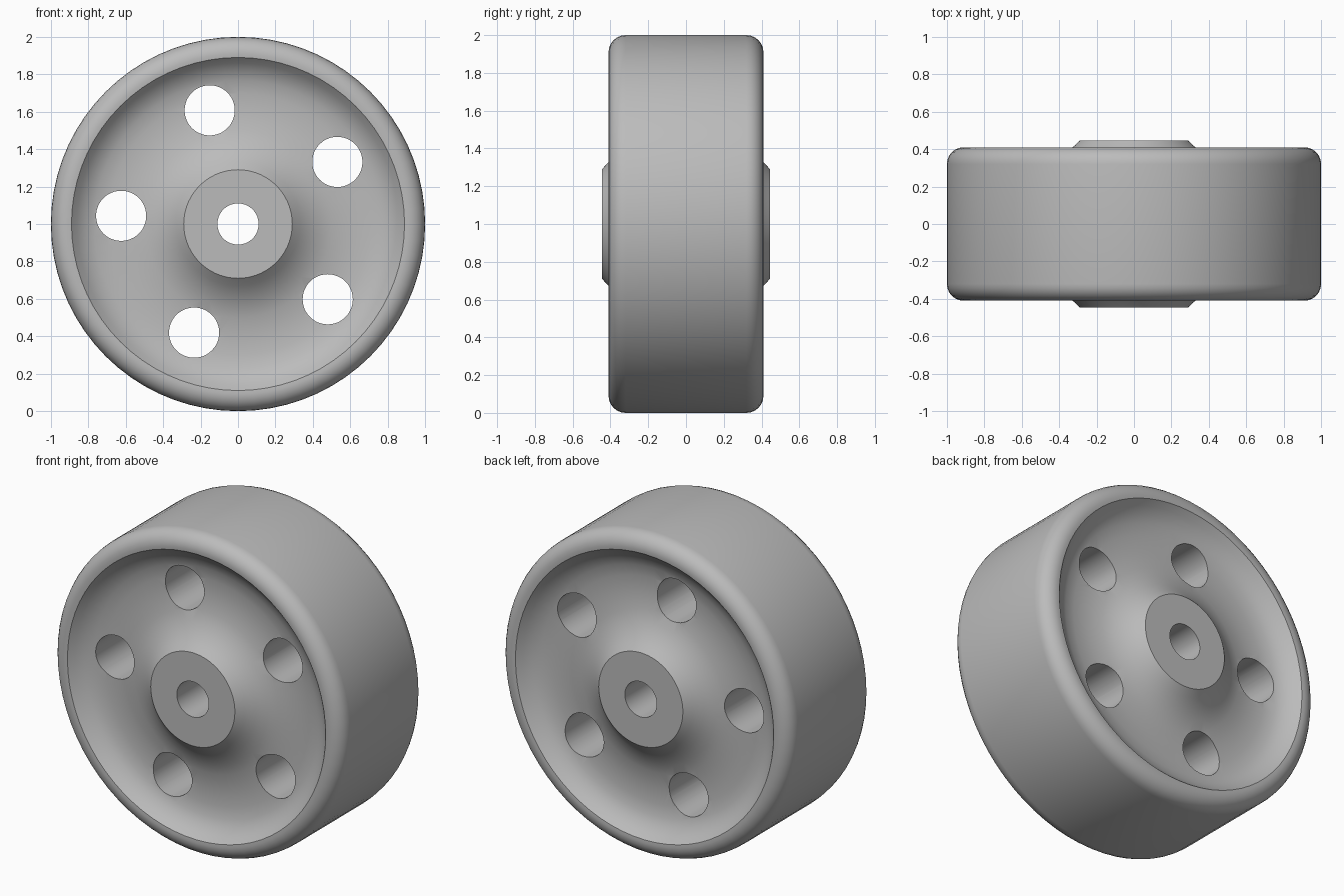
import bpy
import bmesh
from math import sin, cos, pi, radians
from mathutils import Matrix, Vector

old = bpy.data.objects.get("Cube")
if old:
    bpy.data.objects.remove(old, do_unlink=True)

SEGMENTS = 72
HOLE_COUNT, HOLE_R, HOLE_RING = 5, 0.134, 0.626
BORE_R = 0.11
CENTRE = Vector((0, 0, 1))

grey = bpy.data.materials.new("plain grey")
grey.use_nodes = True
colour = (0.5, 0.5, 0.5, 1)
grey.diffuse_color = colour
grey.node_tree.nodes["Principled BSDF"].inputs["Base Color"].default_value = colour


def add_object(name, bm):
    mesh = bpy.data.meshes.new(name)
    bmesh.ops.recalc_face_normals(bm, faces=bm.faces)
    bm.to_mesh(mesh)
    bm.free()
    mesh.materials.append(grey)
    obj = bpy.data.objects.new(name, mesh)
    bpy.context.collection.objects.link(obj)
    return obj


# Half profile (radius, width): bore, hub face, curved dish, lip, rounded rim
half = [(BORE_R, 0.445), (0.29, 0.445), (0.33, 0.408), (0.38, 0.37),
        (0.44, 0.34), (0.5, 0.32), (0.6, 0.307), (0.7, 0.307), (0.77, 0.32),
        (0.82, 0.342), (0.86, 0.375), (0.89, 0.408)]
fillet = 0.09
for i in range(7):
    a = pi / 2 * (1 - i / 6)
    half.append((1 - fillet + fillet * cos(a), 0.41 - fillet + fillet * sin(a)))
profile = half + [(r, -w) for r, w in reversed(half)]

# Wheel body, lathed around the y axis
bm = bmesh.new()
rings = []
for s in range(SEGMENTS):
    a = 2 * pi * s / SEGMENTS
    rings.append([bm.verts.new((r * cos(a), w, 1 + r * sin(a))) for r, w in profile])
for s in range(SEGMENTS):
    here, there = rings[s], rings[(s + 1) % SEGMENTS]
    for i in range(len(profile)):
        j = (i + 1) % len(profile)
        bm.faces.new((here[i], here[j], there[j], there[i]))
wheel = add_object("wheel", bm)

# Ring of round through holes
bm = bmesh.new()
for k in range(HOLE_COUNT):
    a = radians(32) + 2 * pi * k / HOLE_COUNT
    place = Matrix.Translation(CENTRE + HOLE_RING * Vector((cos(a), 0, sin(a))))
    bmesh.ops.create_cone(bm, cap_ends=True, segments=48, radius1=HOLE_R,
                          radius2=HOLE_R, depth=1.4,
                          matrix=place @ Matrix.Rotation(pi / 2, 4, 'X'))
cutter = add_object("hole_cutter", bm)

cut = wheel.modifiers.new("holes", 'BOOLEAN')
cut.operation = 'DIFFERENCE'
cut.solver = 'EXACT'
cut.object = cutter
bpy.ops.object.select_all(action='DESELECT')
wheel.select_set(True)
bpy.context.view_layer.objects.active = wheel
bpy.ops.object.modifier_apply(modifier=cut.name)
bpy.data.objects.remove(cutter, do_unlink=True)

bpy.ops.object.shade_smooth_by_angle(angle=radians(32))
